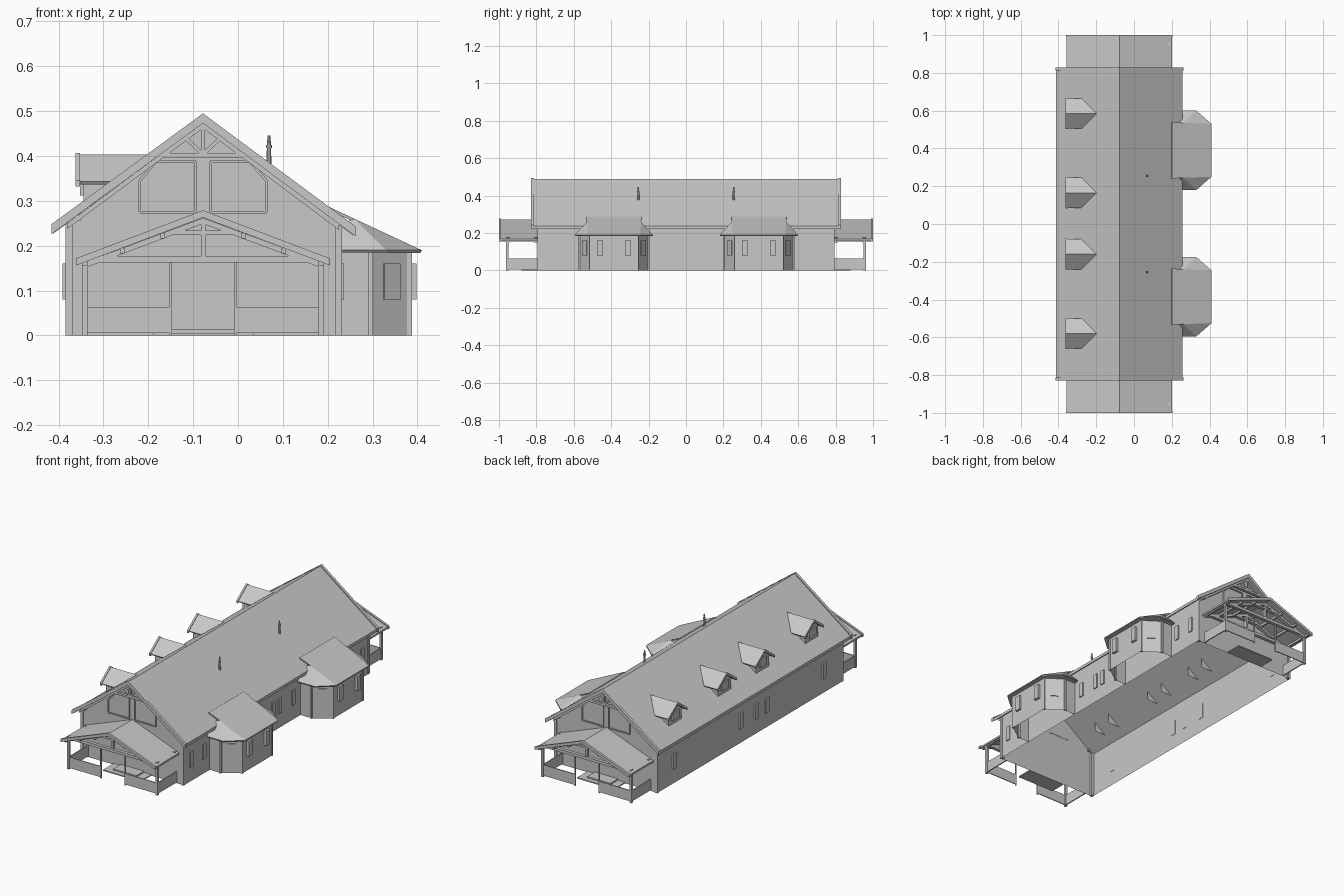
import bpy, bmesh, math
from mathutils import Vector

if "Cube" in bpy.data.objects:
    bpy.data.objects.remove(bpy.data.objects["Cube"])

grey = bpy.data.materials.new("plain grey")
grey.diffuse_color = (0.58, 0.58, 0.58, 1)
grey.use_nodes = True
grey.node_tree.nodes["Principled BSDF"].inputs["Base Color"].default_value = grey.diffuse_color
RX = -0.078                      # ridge line in x


def mesh(name, verts, faces, thick=0):
    me = bpy.data.meshes.new(name)
    me.from_pydata(verts, [], faces)
    bm = bmesh.new()
    bm.from_mesh(me)
    bmesh.ops.recalc_face_normals(bm, faces=bm.faces)
    if thick:                    # open sheets are turned up before thickening
        if sum(f.normal.z * f.calc_area() for f in bm.faces) < 0:
            bmesh.ops.reverse_faces(bm, faces=bm.faces)
    bm.to_mesh(me)
    bm.free()
    me.materials.append(grey)
    ob = bpy.data.objects.new(name, me)
    bpy.context.collection.objects.link(ob)
    if thick:
        mod = ob.modifiers.new("thickness", 'SOLIDIFY')
        mod.thickness = thick
        mod.offset = -1
    return ob


def prism(name, pts, y0, y1):
    """Extrude an x-z outline along y."""
    n = len(pts)
    v = [(x, y, z) for y in (y0, y1) for x, z in pts]
    f = [list(range(n)), list(range(n, 2 * n))]
    f += [(i, (i + 1) % n, n + (i + 1) % n, n + i) for i in range(n)]
    return mesh(name, v, f)


def box(name, x0, x1, y0, y1, z0, z1):
    return prism(name, [(x0, z0), (x1, z0), (x1, z1), (x0, z1)], y0, y1)


def beam(name, p, q, w, y0, y1):
    """Timber between two x-z points."""
    p, q = Vector(p), Vector(q)
    d = (q - p).normalized() * w / 2
    s = Vector((-d.y, d.x))
    return prism(name, [p + s, q + s, q - s, p - s], y0, y1)


def gable_slab(name, apex, left, right, t, y0, y1):
    """Inverted V: two roof slopes with vertical thickness t."""
    a, l, r = apex, left, right
    prism(name, [l, a, r, (r[0], r[1] - t), (a[0], a[1] - t), (l[0], l[1] - t)], y0, y1)


# Main walls: hollow, open underneath
out = [(-0.383, 0), (-0.383, 0.25), (RX, 0.477), (0.23, 0.248), (0.23, 0)]
mesh("main_walls", [(x, y, z) for y in (-0.79, 0.79) for x, z in out],
     [(0, 1, 2, 3, 4), (5, 6, 7, 8, 9), (0, 1, 6, 5), (3, 4, 9, 8)])

# Main roof
gable_slab("main_roof", (RX, 0.49), (-0.413, 0.242), (0.258, 0.238), 0.016, -0.815, 0.815)


def gable_end(s):
    """Barge boards, truss, windows and porch of one end."""
    def Y(a, b):
        return min(s * a, s * b), max(s * a, s * b)
    gable_slab("barge_board", (RX, 0.495), (-0.416, 0.248), (0.262, 0.243), 0.022, *Y(0.813, 0.828))
    y = Y(0.80, 0.815)
    gable_slab("truss_rafter", (RX, 0.474), (-0.38, 0.25), (0.225, 0.247), 0.012, *y)
    beam("truss_collar", (-0.185, 0.402), (0.03, 0.402), 0.01, *y)
    beam("truss_king_post", (RX, 0.4), (RX, 0.47), 0.009, *y)
    for m in (-1, 1):
        beam("truss_strut", (RX + m * 0.004, 0.407), (RX + m * 0.038, 0.44), 0.008, *y)
        # Gable window: frame strips round a clipped outline
        w = [(RX + m * dx, z) for dx, z in
             ((0.017, 0.275), (0.141, 0.275), (0.141, 0.345), (0.105, 0.388), (0.017, 0.388))]
        prism("gable_window_pane", w, *Y(0.788, 0.792))
        for i in range(5):
            beam("gable_window_frame", w[i], w[(i + 1) % 5], 0.006, *Y(0.789, 0.797))
        # Corner boards and purlin ends
        cx = -0.377 if m < 0 else 0.224
        box("corner_board", cx - 0.008, cx + 0.008, *Y(0.778, 0.795), 0, 0.25)
        px = RX + m * 0.278
        box("purlin_end", px - 0.006, px + 0.006, *Y(0.78, 0.815), 0.256, 0.268)

    # Porch roof with trusses and purlins
    gable_slab("porch_roof", (RX, 0.273), (-0.358, 0.168), (0.202, 0.168), 0.01, *Y(0.79, 0.992))
    gable_slab("porch_barge", (RX, 0.279), (-0.361, 0.172), (0.205, 0.172), 0.016, *Y(0.988, 1.0))
    for y0 in (0.795, 0.945):
        y = Y(y0, y0 + 0.018)
        gable_slab("porch_rafter", (RX, 0.262), (-0.345, 0.162), (0.19, 0.162), 0.013, *y)
        beam("porch_tie_beam", (-0.345, 0.17), (0.19, 0.17), 0.015, *y)
        beam("porch_collar", (RX - 0.07, 0.229), (RX + 0.07, 0.229), 0.009, *y)
        beam("porch_king_post", (RX, 0.177), (RX, 0.252), 0.01, *y)
    for m in (-1, 1):
        for d in (0.09, 0.18):
            x, z = RX + m * d, 0.258 - 0.375 * d
            box("porch_purlin", x - 0.005, x + 0.005, *Y(0.79, 0.988), z - 0.008, z + 0.004)
        x = RX + m * 0.264
        box("porch_plate", x - 0.006, x + 0.006, *Y(0.79, 0.988), 0.155, 0.167)
        # Posts, railing walls
        box("porch_corner_post", x - 0.006, x + 0.006, *Y(0.948, 0.962), 0, 0.165)
        xi = RX + m * 0.072
        box("porch_inner_post", xi - 0.003, xi + 0.003, *Y(0.951, 0.957), 0, 0.165)
        box("porch_front_rail", min(x, xi), max(x, xi), *Y(0.952, 0.957), 0.006, 0.064)
        box("porch_side_rail", x - 0.003, x + 0.003, *Y(0.79, 0.955), 0.006, 0.064)
    # Entrance steps
    box("lower_step", -0.19, 0.035, *Y(0.79, 0.88), 0, 0.006)
    box("upper_step", -0.147, -0.008, *Y(0.79, 0.855), 0.006, 0.013)


for side in (-1, 1):
    gable_end(side)

# Side windows, as thin plates
for y in (-0.73, -0.62, -0.145, -0.03, 0.025, 0.14, 0.62, 0.73):
    box("right_window", 0.228, 0.236, y - 0.013, y + 0.013, 0.08, 0.16)
for y in (0.65, 0.08, -0.05, -0.14, -0.63):
    box("left_window", -0.391, -0.381, y - 0.015, y + 0.015, 0.08, 0.16)


def bay(c):
    """Five-sided bay with hipped roof on the right wall."""
    plan = [(0.23, -0.185), (0.298, -0.185), (0.385, -0.125),
            (0.385, 0.125), (0.298, 0.185), (0.23, 0.185)]
    v = [(x, c + y, z) for z in (0, 0.188) for x, y in plan]
    mesh("bay_walls", v, [(i, i + 1, i + 7, i + 6) for i in range(5)])
    for x, y in plan[1:5]:
        box("bay_corner_board", x - 0.008, x + 0.003, c + y - 0.006, c + y + 0.006, 0, 0.185)
    for d in (-0.075, 0.075):
        box("bay_window", 0.383, 0.398, c + d - 0.016, c + d + 0.016, 0.08, 0.16)
    for m in (-1, 1):            # door-like panels on the angled faces
        a, b = Vector((0.298, c + m * 0.185, 0)), Vector((0.385, c + m * 0.125, 0))
        n = Vector((0.06, m * 0.087, 0)).normalized() * 0.005
        p, q = a.lerp(b, 0.3), a.lerp(b, 0.7)
        base = [p - n, q - n, q + n, p + n]
        vs = [tuple(k + Vector((0, 0, z))) for z in (0.08, 0.16) for k in base]
        mesh("bay_angled_window", vs, [(0, 1, 2, 3), (4, 5, 6, 7)] +
             [(i, (i + 1) % 4, (i + 1) % 4 + 4, i + 4) for i in range(4)])
    # Roof: upper plate over the main roof, then fanned hips
    half = [(0.2, 0.15, 0.288), (0.26, 0.145, 0.26), (0.41, 0.14, 0.19),
            (0.33, 0.21, 0.19), (0.23, 0.21, 0.19), (0.23, 0.145, 0.25)]
    v = [(x, c + m * y, z) for m in (-1, 1) for x, y, z in half]
    mesh("bay_roof", v, [(0, 1, 7, 6), (1, 2, 8, 7), (1, 2, 3), (1, 3, 4, 5),
                         (7, 8, 9), (7, 9, 10, 11)], 0.007)
    mesh("bay_soffit", [(x, c + y, 0.184) for x, y in
                        ((0.23, -0.21), (0.33, -0.21), (0.41, -0.14),
                         (0.41, 0.14), (0.33, 0.21), (0.23, 0.21))], [range(6)])


for c in (-0.385, 0.39):
    bay(c)


def dormer(c):
    """Small gabled dormer on the left slope."""
    v = [(-0.36, c, 0.403), (-0.198, c, 0.403)]
    for m in (-1, 1):
        v += [(-0.36, c + m * 0.08, 0.343), (-0.278, c + m * 0.08, 0.343)]
    mesh("dormer_roof", v, [(0, 1, 3, 2), (0, 1, 5, 4)], 0.008)
    w = [(-0.055, 0.28), (-0.055, 0.354), (0, 0.395), (0.055, 0.354), (0.055, 0.28)]
    mesh("dormer_walls", [(x, c + y, z) for x in (-0.345, -0.27) for y, z in w],
         [(0, 1, 2, 3, 4), (0, 1, 6, 5), (3, 4, 9, 8)])
    # Barge boards along the front gable edge
    for m in (-1, 1):
        g = [(0, 0.407), (m * 0.082, 0.346), (m * 0.082, 0.332), (0, 0.392)]
        vs = [(x, c + y, z) for x in (-0.362, -0.352) for y, z in g]
        mesh("dormer_barge", vs, [(0, 1, 2, 3), (4, 5, 6, 7)] +
             [(i, (i + 1) % 4, (i + 1) % 4 + 4, i + 4) for i in range(4)])
    box("dormer_window", -0.352, -0.343, c - 0.03, c + 0.03, 0.312, 0.355)


for c in (-0.58, -0.16, 0.165, 0.585):
    dormer(c)

# Roof vents
for y in (-0.255, 0.255):
    for r1, r2, z0, z1 in ((0.006, 0.005, 0.37, 0.42), (0.007, 0.007, 0.418, 0.425),
                           (0.005, 0.003, 0.425, 0.446)):
        bpy.ops.mesh.primitive_cone_add(vertices=10, radius1=r1, radius2=r2, depth=z1 - z0,
                                        location=(0.069, y, (z0 + z1) / 2))
        bpy.context.object.name = "roof_vent"
        bpy.context.object.data.materials.append(grey)
